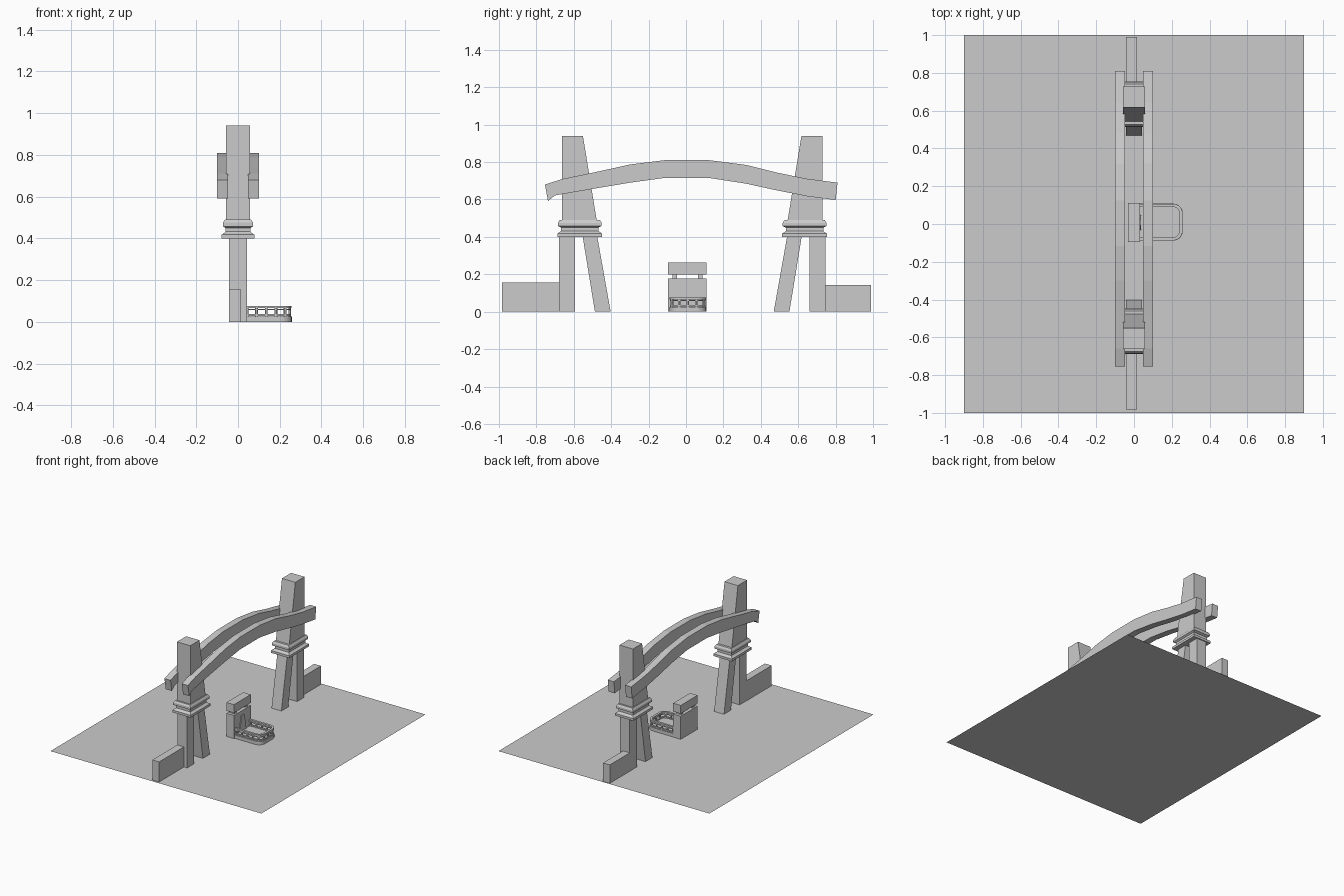
import bpy, bmesh, math

if "Cube" in bpy.data.objects:
    bpy.data.objects.remove(bpy.data.objects["Cube"])

stone = bpy.data.materials.new("grey stone")
stone.diffuse_color = (0.6, 0.6, 0.6, 1)
stone.use_nodes = True
stone.node_tree.nodes["Principled BSDF"].inputs["Base Color"].default_value = stone.diffuse_color
MID = 0.033  # mirror line of the gate in y


def finish(name, bm):
    bmesh.ops.recalc_face_normals(bm, faces=bm.faces)
    me = bpy.data.meshes.new(name)
    bm.to_mesh(me)
    bm.free()
    me.materials.append(stone)
    ob = bpy.data.objects.new(name, me)
    bpy.context.collection.objects.link(ob)
    return ob


def prism(name, pts, lo, hi, axis='X'):
    """Extrude a (y,z) outline along x, or an (x,y) outline along z."""
    bm = bmesh.new()
    co = (lambda p, t: (t, p[0], p[1])) if axis == 'X' else (lambda p, t: (p[0], p[1], t))
    a = [bm.verts.new(co(p, lo)) for p in pts]
    b = [bm.verts.new(co(p, hi)) for p in pts]
    bm.faces.new(a)
    bm.faces.new(b)
    n = len(pts)
    for i in range(n):
        j = (i + 1) % n
        bm.faces.new((a[i], a[j], b[j], b[i]))
    return finish(name, bm)


def box(name, x0, x1, y0, y1, z0, z1):
    return prism(name, [(y0, z0), (y1, z0), (y1, z1), (y0, z1)], x0, x1)


def collar(name, yc, rings):
    """Stack of rectangular rings (half x, half y, z)."""
    bm = bmesh.new()
    prev = None
    for hx, hy, z in rings:
        r = [bm.verts.new((sx * hx, yc + sy * hy, z))
             for sx, sy in ((-1, -1), (1, -1), (1, 1), (-1, 1))]
        if prev:
            for i in range(4):
                j = (i + 1) % 4
                bm.faces.new((prev[i], prev[j], r[j], r[i]))
        else:
            bm.faces.new(r)
        prev = r
    bm.faces.new(prev)
    finish(name, bm)


# Flat base sheet
bm = bmesh.new()
bm.faces.new([bm.verts.new(p) for p in ((-.9, -1, 0), (.9, -1, 0), (.9, 1, 0), (-.9, 1, 0))])
finish("base_sheet", bm)

# Two gate towers, mirrored about MID
for side, f in (("left", lambda y: y), ("right", lambda y: 2 * MID - y)):
    m = lambda pts: [(f(y), z) for y, z in pts]
    prism(side + "_upper_pillar",
          m([(-.663, .48), (-.476, .48), (-.551, .94), (-.663, .94)]), -.057, .057)
    prism(side + "_outer_leg", m([(-.68, 0), (-.594, 0), (-.594, .405), (-.68, .405)]), -.042, .042)
    prism(side + "_inner_leg", m([(-.487, 0), (-.403, 0), (-.475, .405), (-.553, .405)]), -.042, .042)
    collar(side + "_collar", f(-.568),
           [(.078, .12, .4), (.078, .12, .418), (.068, .108, .425), (.06, .1, .432), (.06, .1, .45),
            (.073, .117, .458), (.073, .117, .475), (.063, .108, .49)])

# Low walls
box("left_wall", -.043, .015, -.983, -.67, 0, .155)
box("right_wall", -.043, .015, .74, .99, 0, .142)

# Pair of arched beams
top = [(-.754, .68), (-.66, .71), (-.49, .745), (-.3, .787), (-.117, .81), (.125, .81),
       (.32, .785), (.48, .745), (.64, .712), (.81, .69)]
bottom = [(-.738, .592), (-.7, .622), (-.48, .66), (-.3, .69), (-.117, .715), (.125, .715),
          (.32, .685), (.48, .65), (.65, .617), (.8, .597)]
for name, x in (("back_beam", -.1), ("front_beam", .048)):
    prism(name, top + bottom[::-1], x, x + .052)

# Central booth: block, short supports, top slab, door panel
box("booth_block", -.032, .032, -.095, .11, 0, .178)
for y in (-.06, .076):
    box("booth_support", -.02, .02, y - .012, y + .012, .178, .198)
box("booth_top_slab", -.032, .032, -.095, .11, .198, .262)
prism("booth_door", [(-.033, .027), (.048, .027), (.026, .145), (-.008, .145)], .03, .038)


# Balcony with rounded corners
def outline(inset):
    cy, hy, xe, r = .01, .098 - inset, .258 - inset, .05 - inset
    pts = [(.03, cy - hy)]
    for s, a0 in ((-1, -90), (1, 0)):
        for k in range(6):
            a = math.radians(a0 + 18 * k)
            pts.append((xe - r + r * math.cos(a), cy + s * (hy - r) + r * math.sin(a)))
    return pts + [(.03, cy + hy)]


def band(name, i0, i1, z0, z1):
    prism(name, outline(i0) + outline(i1)[::-1], z0, z1, 'Z')


prism("balcony_floor", outline(0), 0, .026, 'Z')
band("balcony_lower_rail", .003, .017, .029, .037)
band("balcony_upper_rail", .003, .017, .056, .063)
band("balcony_handrail", .001, .018, .066, .077)

# Balusters evenly spaced along the rail
path = outline(.01)
segs = [(p, q, math.dist(p, q)) for p, q in zip(path, path[1:])]
total = sum(s[2] for s in segs)
for i in range(13):
    d = total * (i + .3) / 12.6
    for p, q, l in segs:
        if d <= l:
            break
        d -= l
    x, y = p[0] + (q[0] - p[0]) * d / l, p[1] + (q[1] - p[1]) * d / l
    prism("baluster", [(x + .007 * math.cos(k * math.pi / 3), y + .007 * math.sin(k * math.pi / 3))
                       for k in range(6)], .02, .068, 'Z')
